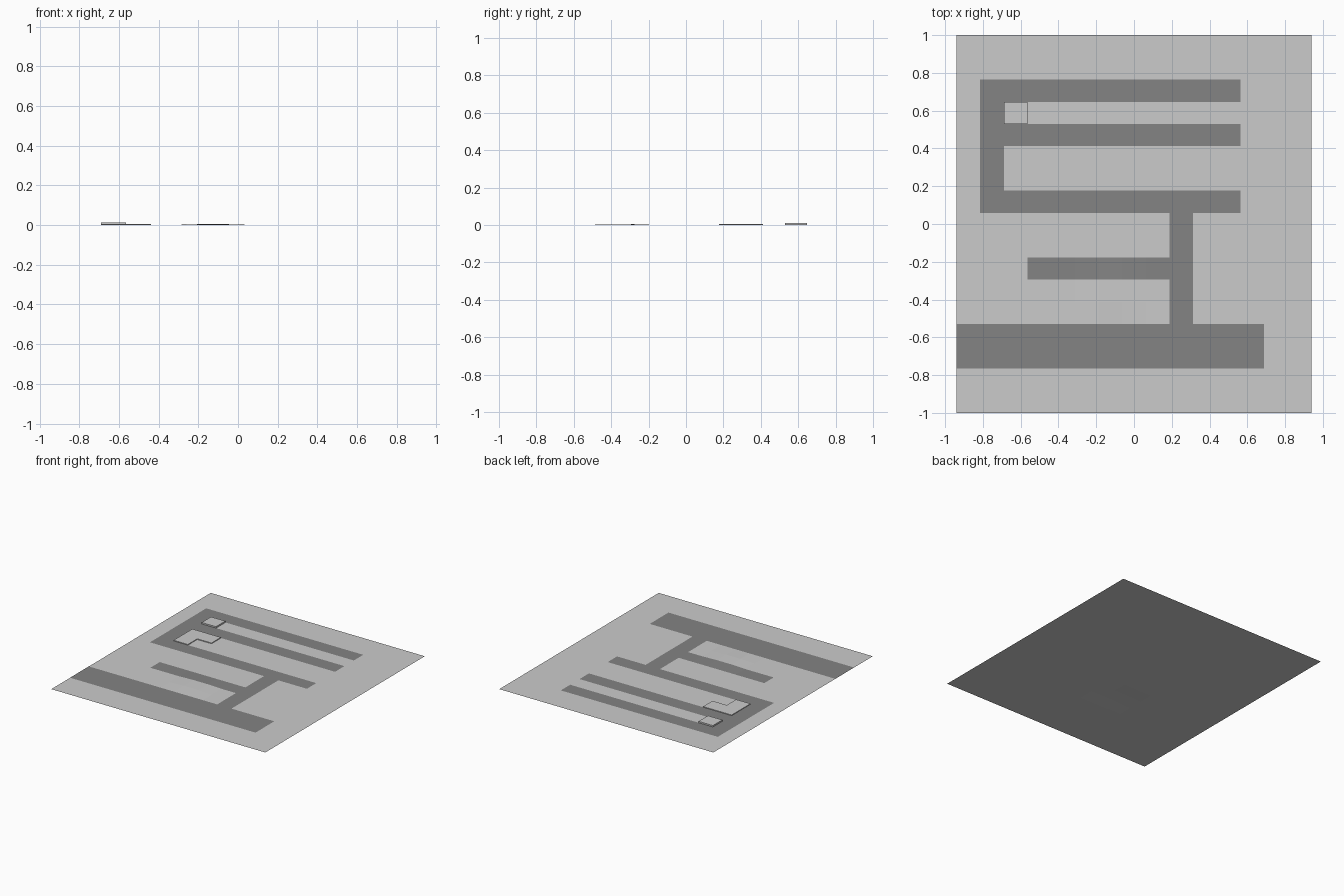
import bpy, bmesh

if "Cube" in bpy.data.objects:
    bpy.data.objects.remove(bpy.data.objects["Cube"])

COLS, ROWS = 15, 17
STEP = 2 / ROWS
WIDTH = 1.88
CELL = WIDTH / COLS

path_mat = bpy.data.materials.new("dark_path")
path_mat.diffuse_color = (0.23, 0.23, 0.23, 1)
path_mat.use_nodes = True
path_mat.node_tree.nodes["Principled BSDF"].inputs["Base Color"].default_value = path_mat.diffuse_color


def corner(c, r):
    return -WIDTH / 2 + c * CELL, 1 - r * STEP


def ground_height(c, r):
    # one very low mound in the otherwise flat ground
    return 0.004 if c in (6, 7) and r in (11, 12) else 0.0


def finish(bm, name, mat=None):
    mesh = bpy.data.meshes.new(name)
    bm.to_mesh(mesh)
    bm.free()
    ob = bpy.data.objects.new(name, mesh)
    bpy.context.collection.objects.link(ob)
    if mat:
        mesh.materials.append(mat)
    return ob


def tile_sheet(name, cells, lift=0.0, mat=None):
    bm = bmesh.new()
    verts = {}

    def vert(c, r):
        if (c, r) not in verts:
            verts[c, r] = bm.verts.new((*corner(c, r), ground_height(c, r) + lift))
        return verts[c, r]

    for c, r in sorted(cells):
        bm.faces.new([vert(c, r + 1), vert(c + 1, r + 1), vert(c + 1, r), vert(c, r)])
    return finish(bm, name, mat)


def raised_tiles(name, outline, height):
    bm = bmesh.new()
    base = [bm.verts.new((*corner(c, r), 0)) for c, r in outline]
    top = [bm.verts.new((*corner(c, r), height)) for c, r in outline]
    bm.faces.new(top)
    for i in range(len(base)):
        j = (i + 1) % len(base)
        bm.faces.new([base[i], base[j], top[j], top[i]])
    bmesh.ops.recalc_face_normals(bm, faces=bm.faces)
    return finish(bm, name)


def block(c0, c1, r0, r1):
    return {(c, r) for c in range(c0, c1) for r in range(r0, r1)}


# ground sheet
tile_sheet("ground", block(0, COLS, 0, ROWS))

# dark paths: spine, three long branches, connector, side branch, main road
path = block(1, 2, 2, 8)
for row in (2, 4, 7):
    path |= block(1, 12, row, row + 1)
path |= block(9, 10, 8, 13) | block(3, 9, 10, 11) | block(0, 13, 13, 15)
tile_sheet("path", path, 0.0008, path_mat)

# raised plots between the branches
raised_tiles("square_plot", [(2, 4), (3, 4), (3, 3), (2, 3)], 0.012)
raised_tiles("corner_plot", [(2, 7), (3, 7), (3, 6), (4, 6), (4, 5), (2, 5)], 0.006)
